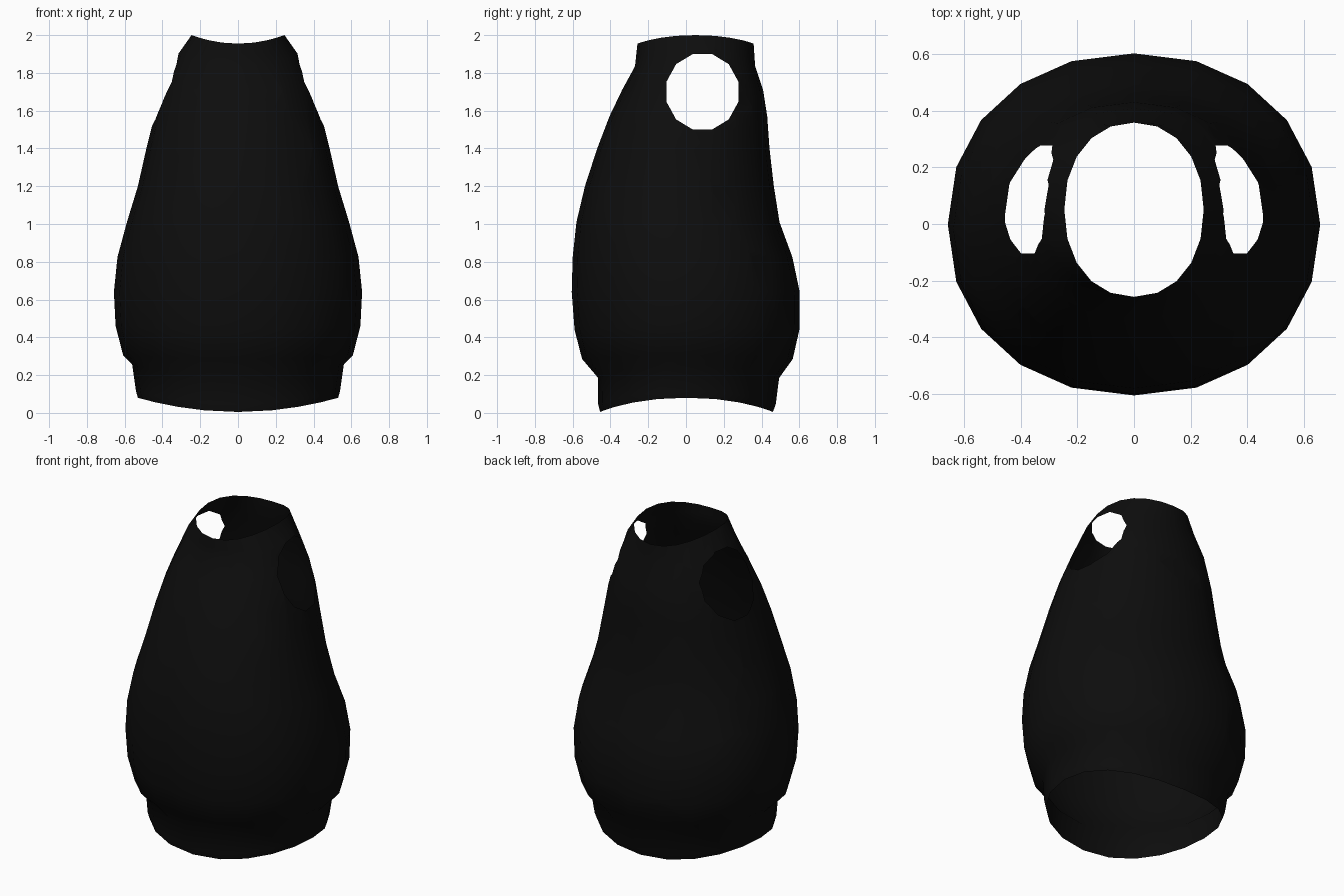
import bpy, bmesh, math
from mathutils import Vector

if "Cube" in bpy.data.objects:
    bpy.data.objects.remove(bpy.data.objects["Cube"])

SIDES = 20

# Each ring: height at centre front/back, extra height at the sides, half width, front y, back y
RINGS = [
    (0.005, 0.075, 0.530, -0.455, 0.460),
    (0.045, 0.070, 0.540, -0.465, 0.475),
    (0.185, 0.070, 0.560, -0.465, 0.493),
    (0.285, 0.020, 0.608, -0.550, 0.565),
    (0.440, 0.020, 0.648, -0.590, 0.600),
    (0.640, 0.000, 0.657, -0.605, 0.602),
    (0.825, 0.000, 0.638, -0.600, 0.563),
    (1.010, 0.000, 0.588, -0.580, 0.495),
    (1.200, 0.000, 0.530, -0.535, 0.465),
    (1.400, 0.000, 0.485, -0.470, 0.442),
    (1.570, 0.000, 0.442, -0.405, 0.430),
    (1.710, 0.000, 0.397, -0.338, 0.408),
    (1.835, 0.060, 0.320, -0.270, 0.366),
    (1.955, 0.045, 0.246, -0.257, 0.358),
]


def signed_power(v, e):
    return math.copysign(abs(v) ** e, v)


def add_ring(bm, z, lift, half, front, back):
    """Slightly squared oval cross-section whose sides can rise."""
    mid, depth = (front + back) / 2, (back - front) / 2
    ring = []
    for i in range(SIDES):
        t = math.tau * i / SIDES
        c, s = signed_power(math.cos(t), 0.93), signed_power(math.sin(t), 0.93)
        ring.append(bm.verts.new((half * c, mid + depth * s, z + lift * c * c)))
    return ring


def cut_armhole(bm, side, cy=0.087, cz=1.70, ry=0.197, rz=0.207, n=12):
    """Trim an oval hole through one side by clipping with one plane per edge."""
    inside = [f for f in bm.faces if f.calc_center_median().x * side > 0]
    pts = [Vector((0, cy + ry * math.cos(math.tau * (i + 0.5) / n),
                   cz + rz * math.sin(math.tau * (i + 0.5) / n))) for i in range(n)]
    for i, p in enumerate(pts):
        d = pts[(i + 1) % n] - p
        normal = Vector((0, d.z, -d.y)).normalized()
        geom = set(inside)
        for f in inside:
            geom.update(f.edges)
            geom.update(f.verts)
        res = bmesh.ops.bisect_plane(bm, geom=list(geom), dist=1e-5,
                                     plane_co=p, plane_no=normal)
        inside = [f for f in res["geom"] if isinstance(f, bmesh.types.BMFace)
                  and (f.calc_center_median() - p).dot(normal) < 0]
    bmesh.ops.delete(bm, geom=inside, context="FACES")


# Thin body shell, open at the neck and hem
bm = bmesh.new()
loops = [add_ring(bm, *r) for r in RINGS]
for low, high in zip(loops, loops[1:]):
    for i in range(SIDES):
        j = (i + 1) % SIDES
        bm.faces.new((low[i], low[j], high[j], high[i]))

# Arm openings on both sides
for side in (1, -1):
    cut_armhole(bm, side)

mesh = bpy.data.meshes.new("vest_body")
bm.to_mesh(mesh)
bm.free()
vest = bpy.data.objects.new("vest_body", mesh)
bpy.context.collection.objects.link(vest)

# Black cloth
cloth = bpy.data.materials.new("black_cloth")
cloth.diffuse_color = (0.004, 0.004, 0.004, 1)
cloth.use_nodes = True
cloth.node_tree.nodes["Principled BSDF"].inputs["Base Color"].default_value = cloth.diffuse_color
mesh.materials.append(cloth)

# Smooth shading
bpy.context.view_layer.objects.active = vest
vest.select_set(True)
bpy.ops.object.shade_smooth_by_angle(angle=math.radians(60))
